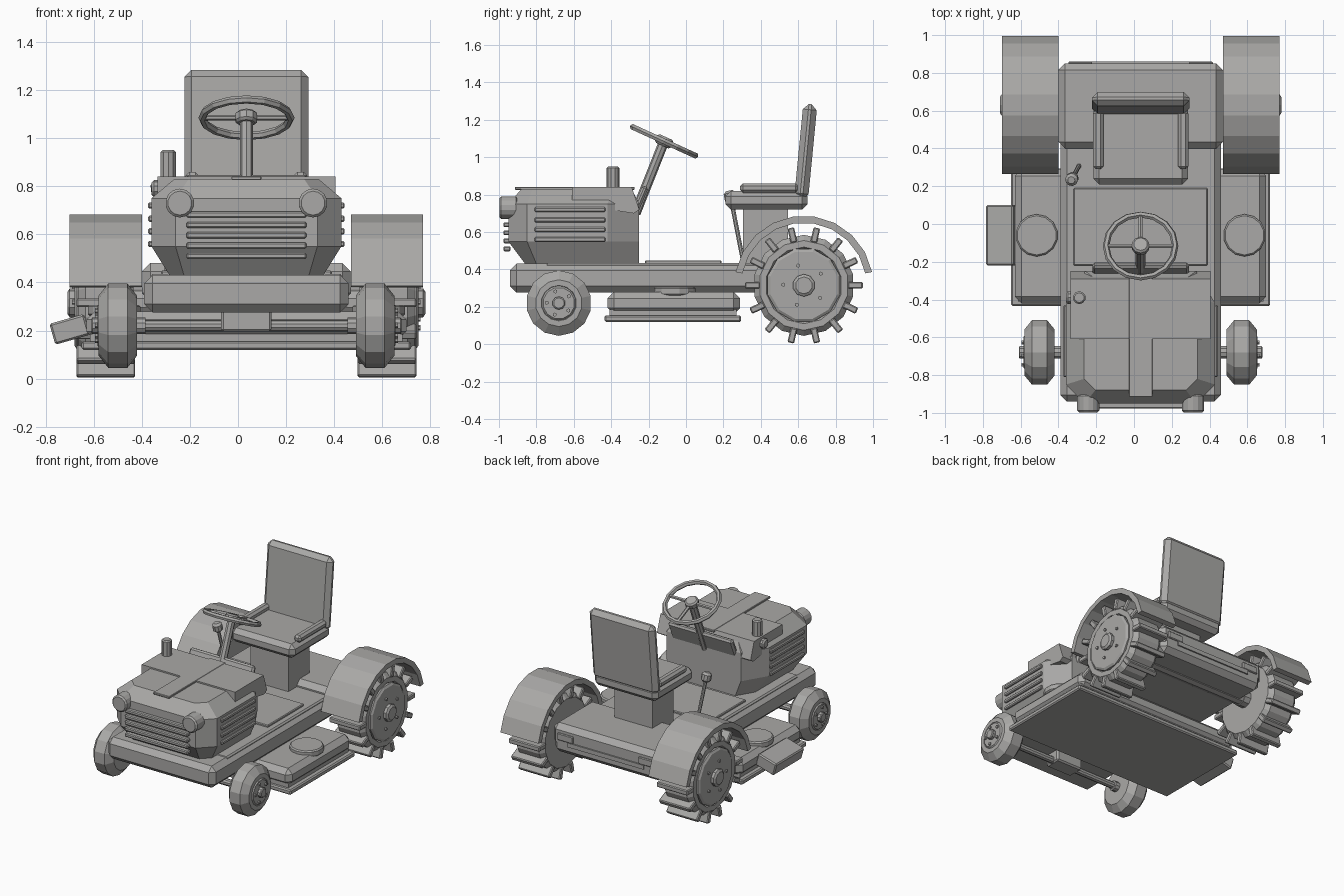
import bpy, bmesh, math
from mathutils import Vector, Matrix

if "Cube" in bpy.data.objects:
    bpy.data.objects.remove(bpy.data.objects["Cube"])

CX = 0.035  # tractor centre line; the side chute makes the whole lopsided
grey = bpy.data.materials.new("painted grey")
grey.diffuse_color = (0.4, 0.395, 0.385, 1)
grey.use_nodes = True
grey.node_tree.nodes["Principled BSDF"].inputs["Base Color"].default_value = grey.diffuse_color


def finish(name, bm, bevel=0.0):
    if bevel:
        sharp = [e for e in bm.edges if len(e.link_faces) == 2 and e.calc_face_angle() > 0.7]
        bmesh.ops.bevel(bm, geom=sharp, offset=bevel, segments=1, affect='EDGES')
    bmesh.ops.recalc_face_normals(bm, faces=bm.faces)
    bmesh.ops.translate(bm, verts=bm.verts, vec=(CX, 0, 0))
    me = bpy.data.meshes.new(name)
    bm.to_mesh(me)
    bm.free()
    me.materials.append(grey)
    ob = bpy.data.objects.new(name, me)
    bpy.context.collection.objects.link(ob)
    return ob


def box(name, c, s, bevel=0.0, rx=0.0, ry=0.0):
    """Box by centre and size, turned about x and y."""
    bm = bmesh.new()
    bmesh.ops.create_cube(bm, size=1)
    m = Matrix.Translation(c) @ Matrix.Rotation(rx, 4, 'X') @ Matrix.Rotation(ry, 4, 'Y')
    bmesh.ops.transform(bm, matrix=m @ Matrix.Diagonal((*s, 1)), verts=bm.verts)
    return finish(name, bm, bevel)


def rod(name, a, b, r, n=12, bevel=0.0):
    """Cylinder between two points."""
    a, b = Vector(a), Vector(b)
    bm = bmesh.new()
    bmesh.ops.create_cone(bm, cap_ends=True, segments=n, radius1=r, radius2=r, depth=(b - a).length)
    m = Matrix.Translation((a + b) / 2) @ (b - a).to_track_quat('Z', 'Y').to_matrix().to_4x4()
    bmesh.ops.transform(bm, matrix=m, verts=bm.verts)
    return finish(name, bm, bevel)


def loft(name, rings):
    """Skin closed rings of equal point count, capped at both ends."""
    bm = bmesh.new()
    vs = [[bm.verts.new(p) for p in r] for r in rings]
    n = len(vs[0])
    for a, b in zip(vs, vs[1:]):
        for i in range(n):
            bm.faces.new((a[i], a[(i + 1) % n], b[(i + 1) % n], b[i]))
    bm.faces.new(vs[0])
    bm.faces.new(vs[-1])
    return finish(name, bm)


def lathe_x(name, y, z, profile, n):
    """Spin (x, radius) points about an axis along x."""
    ang = [2 * math.pi * (i + 0.5) / n for i in range(n)]
    return loft(name, [[(x, y + r * math.cos(a), z + r * math.sin(a)) for a in ang] for x, r in profile])


# Frame, foot mat and rear body
box("chassis", (0, -0.045, 0.353), (0.85, 1.79, 0.155), 0.035)
box("chassis_rail", (0, -0.10, 0.415), (0.80, 1.3, 0.04), 0.01)
box("rear_body", (0, 0.625, 0.40), (0.87, 0.45, 0.16), 0.035)
box("foot_mat", (0, -0.015, 0.439), (0.71, 0.41, 0.02), 0.005)
box("rear_bar", (0, 0.85, 0.36), (0.6, 0.02, 0.03))
for s in (-1, 1):
    box("rear_light", (s * 0.32, 0.85, 0.40), (0.125, 0.02, 0.05), 0.005)


# Hood: eight-sided rings stacked in height
def hood_ring(z, hx, y0, y1, cf, cr):
    right = [(hx - cf, y0), (hx, y0 + cf), (hx, y1 - cr), (hx - cr * 0.6, y1)]
    return [(x, y, z) for x, y in right + [(-x, y) for x, y in reversed(right)]]


loft("hood", [hood_ring(0.43, 0.32, -0.86, -0.25, 0.06, 0.12),
              hood_ring(0.55, 0.395, -0.95, -0.25, 0.10, 0.17),
              hood_ring(0.75, 0.395, -0.95, -0.25, 0.10, 0.17),
              hood_ring(0.83, 0.30, -0.88, -0.29, 0.06, 0.10)])
box("hood_stripe", (0, -0.595, 0.834), (0.125, 0.64, 0.016), 0.003)

# Cowl with sloping sides behind the hood
side = [(-0.61, 0.84), (-0.29, 0.84), (-0.25, 0.72), (-0.28, 0.70), (-0.61, 0.75)]
loft("cowl", [[(x, y, z) for y, z in side] for x in (-0.37, 0.37)])
box("dashboard", (0, -0.245, 0.775), (0.51, 0.035, 0.15), 0.012, rx=-0.4)

# Grille slats, side vents and headlights
for i in range(5):
    box("grille_slat", (0, -0.957, 0.51 + i * 0.043), (0.50, 0.04, 0.026), 0.006)
for s in (-1, 1):
    for z in (0.56, 0.613, 0.665, 0.72):
        box("side_vent", (s * 0.395, -0.62, z), (0.028, 0.38, 0.026), 0.006)
    rod("headlight", (s * 0.277, -0.998, 0.73), (s * 0.277, -0.90, 0.73), 0.06, 14, 0.01)

# Exhaust
rod("exhaust", (-0.325, -0.39, 0.70), (-0.325, -0.39, 0.95), 0.034, 10, 0.008)
rod("exhaust_elbow", (-0.395, -0.39, 0.79), (-0.30, -0.39, 0.79), 0.035, 10, 0.01)

# Steering column and tilted wheel
hub = Vector((0, -0.117, 1.085))
tilt = Matrix.Rotation(math.radians(-24.5), 3, 'X')
rod("steering_column", (0, -0.27, 0.70), hub, 0.027, 8)
N, R, T = 16, 0.183, 0.017
bm = bmesh.new()
rim = [[bm.verts.new(hub + tilt @ Vector(((R + T * math.cos(b)) * math.cos(a),
                                          (R + T * math.cos(b)) * math.sin(a), T * math.sin(b))))
        for b in (k * math.pi / 3 for k in range(6))]
       for a in (i * math.tau / N for i in range(N))]
for i in range(N):
    for k in range(6):
        j, m = (i + 1) % N, (k + 1) % 6
        bm.faces.new((rim[i][k], rim[j][k], rim[j][m], rim[i][m]))
finish("steering_wheel", bm)
for a in (0, 90, 180):
    d = Vector((math.cos(math.radians(a)), math.sin(math.radians(a)), 0))
    rod("steering_spoke", hub, hub + tilt @ (d * R), 0.012, 6)
up = tilt @ Vector((0, 0, 0.025))
rod("steering_hub", hub - up, hub + up, 0.047, 10, 0.01)

# Seat
box("seat_base", (0, 0.425, 0.58), (0.30, 0.24, 0.32))
box("seat_cushion", (0, 0.43, 0.77), (0.50, 0.44, 0.10), 0.03)
box("seat_back", (0, 0.64, 1.03), (0.515, 0.075, 0.51), 0.03, rx=-0.097)
for s in (-1, 1):
    box("seat_side_pad", (s * 0.225, 0.445, 0.835), (0.055, 0.31, 0.05), 0.015)

# Gear lever
rod("lever", (-0.325, 0.31, 0.42), (-0.363, 0.24, 0.78), 0.012, 8)
rod("lever_knob", (-0.36, 0.245, 0.755), (-0.367, 0.232, 0.82), 0.034, 10, 0.014)

# Wheels, fenders and bolts on both sides
RY, RZ, FY, FZ = 0.63, 0.315, -0.68, 0.22
for s in (-1, 1):
    def prof(pts):
        return [(s * x, r) for x, r in pts]

    lathe_x("rear_tyre", RY, RZ, prof([(0.47, 0.19), (0.47, 0.24), (0.50, 0.27), (0.67, 0.27),
                                       (0.70, 0.24), (0.70, 0.205), (0.685, 0.195)]), 14)
    lathe_x("rear_rim", RY, RZ, prof([(0.48, 0.2), (0.705, 0.2), (0.715, 0.185)]), 12)
    lathe_x("rear_hub", RY, RZ, prof([(0.42, 0.06), (0.735, 0.06), (0.745, 0.045)]), 10)
    for i in range(14):
        a = math.tau * i / 14
        box("tyre_lug", (s * 0.585, RY + 0.275 * math.cos(a), RZ + 0.275 * math.sin(a)),
            (0.245, 0.08, 0.036), 0.006, rx=a)
    # curved fender as a swept arch
    arch = [math.radians(11 + 158 * i / 9) for i in range(10)]
    pts = [(r * math.cos(a), r * math.sin(a)) for r, aa in ((0.372, arch), (0.335, arch[::-1])) for a in aa]
    loft("fender", [[(s * x, RY + p, RZ + q) for p, q in pts] for x in (0.435, 0.735)])

    lathe_x("front_tyre", FY, FZ, prof([(0.455, 0.09), (0.455, 0.125), (0.495, 0.175), (0.575, 0.175),
                                        (0.615, 0.125), (0.615, 0.095), (0.60, 0.085)]), 14)
    lathe_x("front_rim", FY, FZ, prof([(0.46, 0.1), (0.61, 0.095), (0.62, 0.085)]), 12)
    lathe_x("front_hub", FY, FZ, prof([(0.42, 0.035), (0.64, 0.035), (0.645, 0.028)]), 10)
    for i in range(5):
        a = math.tau * i / 5 + 0.6
        for nm, y, z, r, x in (("rear_bolt", RY, RZ, 0.11, 0.725), ("front_bolt", FY, FZ, 0.065, 0.63)):
            p = (y + r * math.cos(a), z + r * math.sin(a))
            rod(nm, (s * (x - 0.03), *p), (s * x, *p), 0.011, 6)

# Axles
rod("rear_axle", (-0.5, RY, RZ), (0.5, RY, RZ), 0.055, 10)
rod("front_axle", (-0.5, FY, FZ), (0.5, FY, FZ), 0.024, 10)
box("axle_bracket", (0, FY, 0.24), (0.21, 0.12, 0.09), 0.01)

# Mower deck with spindle covers and discharge chute
box("mower_deck", (0, -0.065, 0.22), (1.33, 0.71, 0.12), 0.035)
box("mower_skirt", (0, -0.07, 0.137), (1.37, 0.73, 0.036), 0.008)
box("mower_core", (0, -0.07, 0.16), (1.30, 0.68, 0.05))
for s in (-1, 1):
    rod("spindle_cover", (s * 0.55, -0.06, 0.26), (s * 0.55, -0.06, 0.307), 0.112, 14, 0.008)
box("discharge_chute", (-0.735, -0.06, 0.205), (0.15, 0.32, 0.09), 0.008, ry=-0.28)
